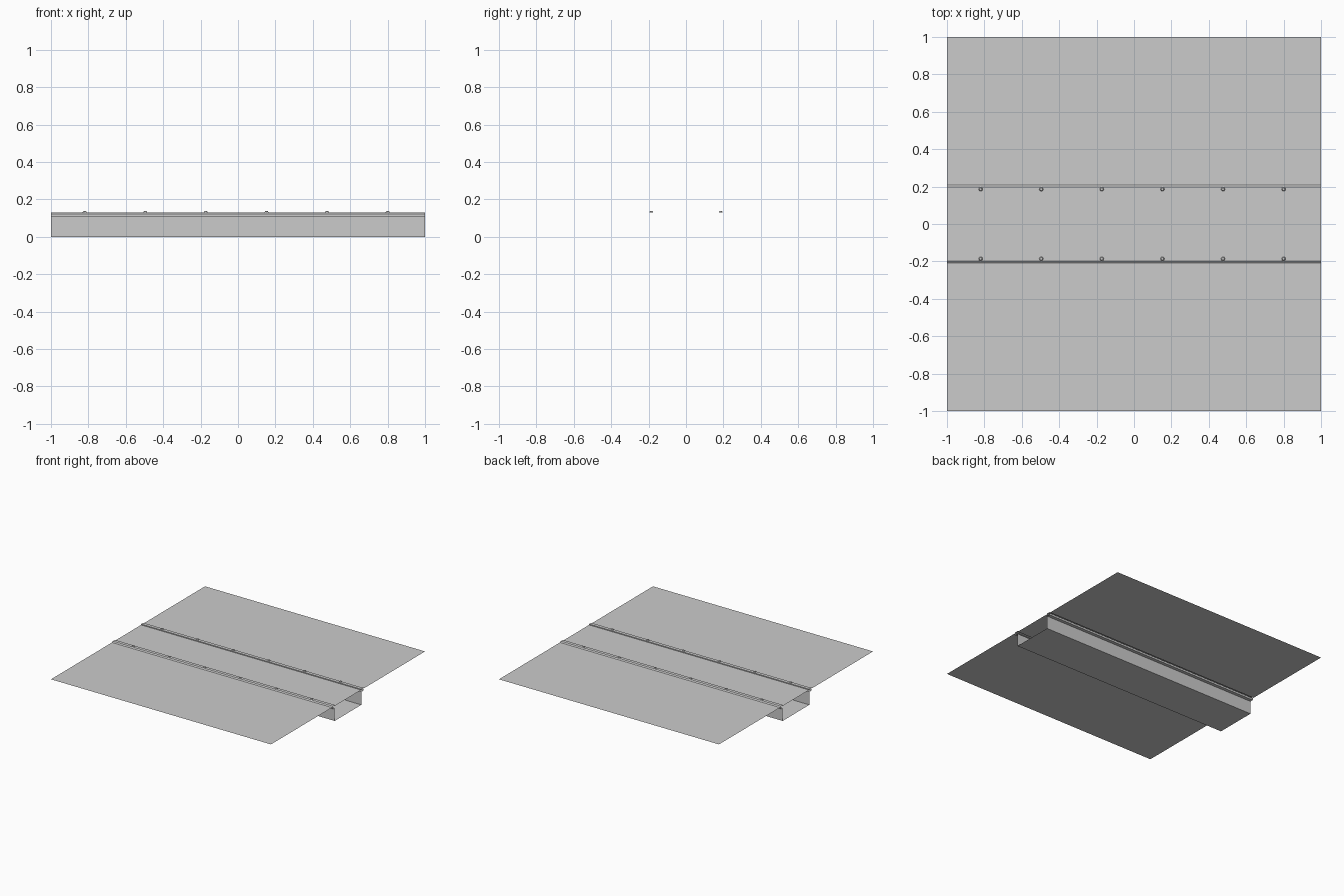
import bpy, bmesh
from mathutils import Matrix

if "Cube" in bpy.data.objects:
    bpy.data.objects.remove(bpy.data.objects["Cube"])

HALF = 1.0      # half length along x
FLOOR_Z = 0.123
RAIL_Z = 0.13


def make_object(name, bm):
    mesh = bpy.data.meshes.new(name)
    bm.to_mesh(mesh)
    bm.free()
    obj = bpy.data.objects.new(name, mesh)
    bpy.context.collection.objects.link(obj)
    return obj


def strip(name, profile):
    """Sweep an open (y, z) profile along x as a thin sheet."""
    bm = bmesh.new()
    rows = [[bm.verts.new((x, y, z)) for y, z in profile] for x in (-HALF, HALF)]
    for i in range(len(profile) - 1):
        bm.faces.new((rows[0][i], rows[1][i], rows[1][i + 1], rows[0][i + 1]))
    return make_object(name, bm)


def mirrored(profile):
    """Same profile on the other side, still running from -y to +y."""
    return [(-y, z) for y, z in reversed(profile)]


# Floor sheets and bolted cover rails on both sides
floor = [(-1.0, FLOOR_Z), (-0.208, FLOOR_Z)]
rail = [(-0.208, FLOOR_Z), (-0.198, RAIL_Z), (-0.17, RAIL_Z), (-0.17, FLOOR_Z)]
for side, turn in (("front", list), ("back", mirrored)):
    strip(side + "_floor_sheet", turn(floor))
    strip(side + "_rail", turn(rail))

# Flat cover over the channel
strip("channel_cover", [(-0.17, FLOOR_Z), (0.17, FLOOR_Z)])

# Sunken channel with a ledge under each rail
half = [(-0.2, FLOOR_Z), (-0.2, 0.107), (-0.173, 0.107), (-0.173, 0.0)]
strip("channel", half + mirrored(half))

# Bolt heads along both rails
bm = bmesh.new()
for y in (-0.186, 0.186):
    for i in range(6):
        bmesh.ops.create_cone(
            bm, cap_ends=True, segments=8, radius1=0.011, radius2=0.007, depth=0.007,
            matrix=Matrix.Translation((-0.82 + i * 0.324, y, RAIL_Z + 0.0035)))
make_object("rail_bolts", bm)
